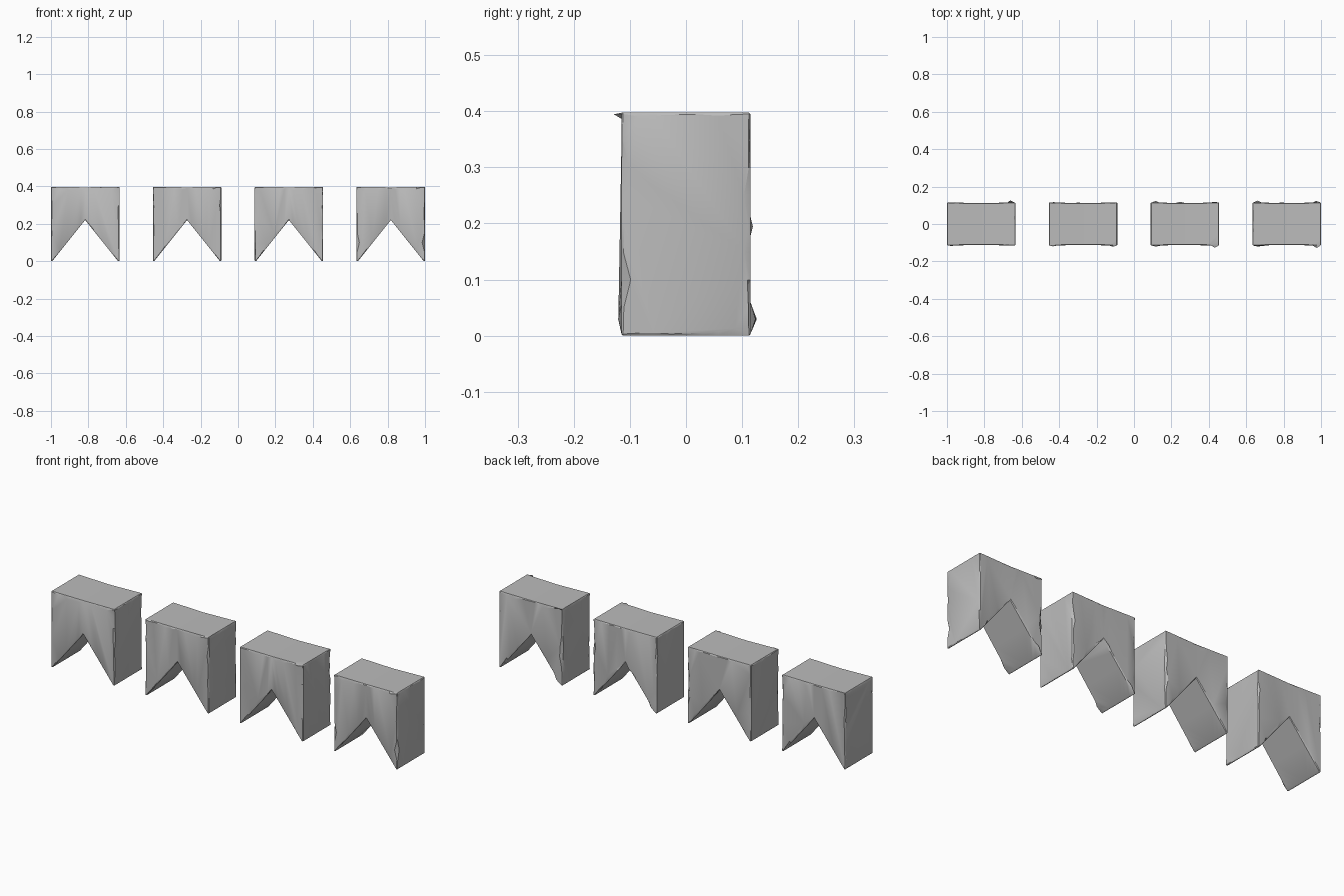
import bpy, bmesh, random

cube = bpy.data.objects.get("Cube")
if cube:
    bpy.data.objects.remove(cube)

stone = bpy.data.materials.new("grey stone")
stone.use_nodes = True
grey = (0.5, 0.5, 0.5, 1)
stone.diffuse_color = grey
stone.node_tree.nodes["Principled BSDF"].inputs["Base Color"].default_value = grey

HALF_W, HALF_D, TOP, NOTCH = 0.183, 0.115, 0.398, 0.22
TIP, SEAM = 0.007, 0.003


def notched_block(name, x, seed):
    rng = random.Random(seed)
    bm = bmesh.new()

    # Two prongs sharing a shallow seam down the middle
    outline = [(0, NOTCH), (HALF_W - TIP, 0), (HALF_W, 0), (HALF_W, TOP), (0, TOP - SEAM)]
    for side in (1, -1):
        rings = []
        for face_dir in (-1, 1):
            rings.append([bm.verts.new((side * px, face_dir * (HALF_D - (SEAM if px == 0 else 0)), pz))
                          for px, pz in outline])
        front, back = rings
        bm.faces.new(front)
        bm.faces.new(back[::-1])
        for i in range(len(outline) - 1):
            bm.faces.new((front[i], back[i], back[i + 1], front[i + 1]))
    bmesh.ops.remove_doubles(bm, verts=bm.verts, dist=0.0001)
    bmesh.ops.recalc_face_normals(bm, faces=bm.faces)

    # Worn edges: divide the long sharp edges, then chamfer them
    def sharp(e):
        return e.is_convex and e.calc_face_angle(0) > 0.3
    bmesh.ops.subdivide_edges(bm, edges=[e for e in bm.edges if sharp(e) and e.calc_length() > 0.05], cuts=7)
    bmesh.ops.bevel(bm, geom=[e for e in bm.edges if sharp(e)], offset=0.003,
                    segments=1, affect='EDGES', clamp_overlap=True)

    # Chips: slide chamfer points inward across the broad faces
    for face in [f for f in bm.faces if f.calc_area() > 0.01]:
        moves = []
        for loop in face.loops:
            p = loop.vert.co
            straight = (p - loop.link_loop_prev.vert.co).angle(loop.link_loop_next.vert.co - p) < 0.05
            if straight and abs(p.x) > 0.01:
                depth = rng.uniform(0.004, 0.014) if rng.random() < 0.3 else rng.uniform(0, 0.003)
                moves.append((loop.vert, loop.calc_tangent() * depth))
        for vert, shift in moves:
            vert.co += shift

    mesh = bpy.data.meshes.new(name)
    bm.to_mesh(mesh)
    bm.free()
    mesh.materials.append(stone)
    block = bpy.data.objects.new(name, mesh)
    block.location.x = x
    bpy.context.collection.objects.link(block)
    return block


# Row of four evenly spaced blocks
bpy.ops.object.select_all(action='DESELECT')
for i in range(4):
    block = notched_block(f"notched_block_{i + 1}", (i - 1.5) * 0.5447, i + 3)
    block.select_set(True)
    bpy.context.view_layer.objects.active = block
bpy.ops.object.shade_smooth_by_angle(angle=0.5)
